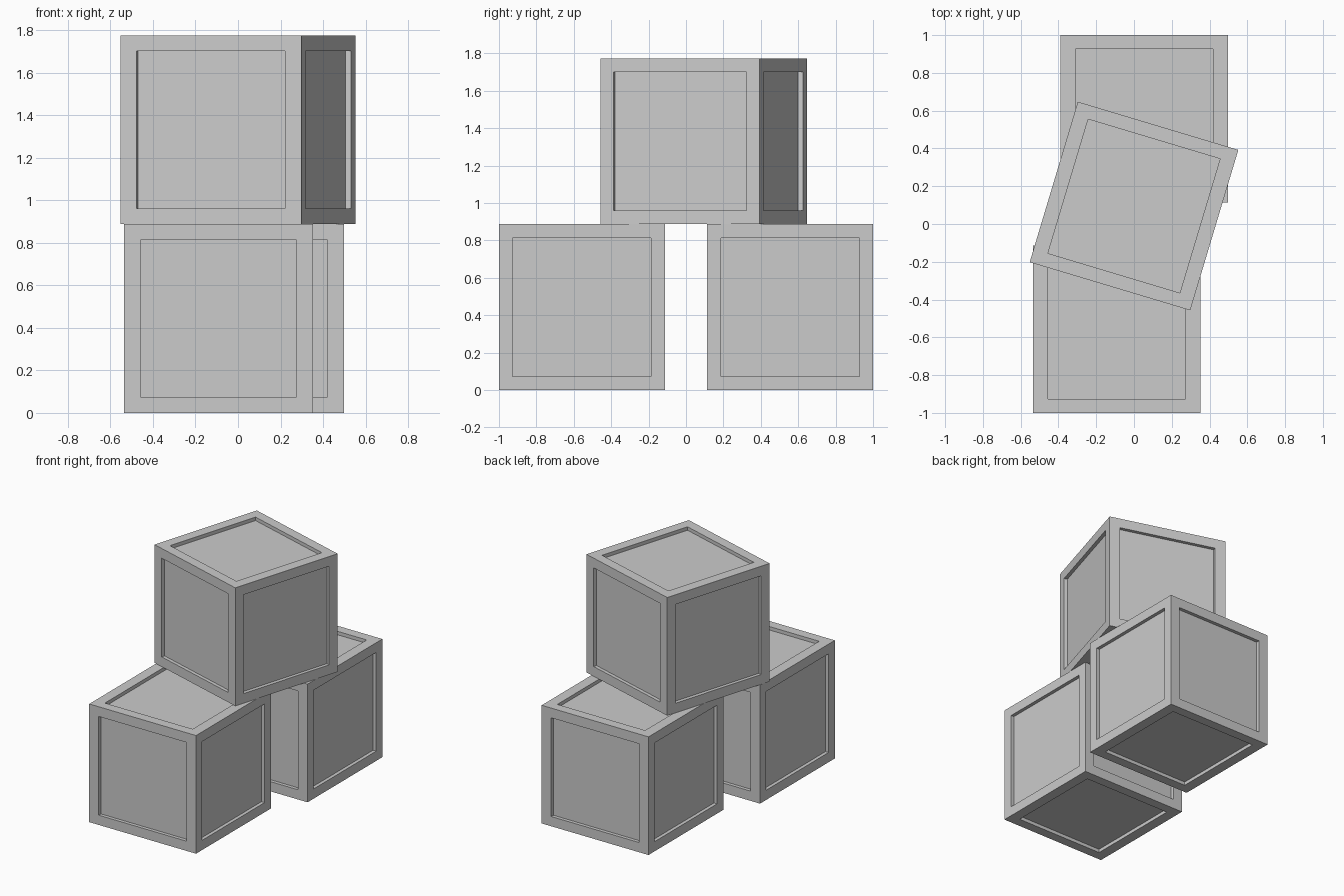
import bpy, bmesh, math

if "Cube" in bpy.data.objects:
    bpy.data.objects.remove(bpy.data.objects["Cube"])

SIZE = 0.887
HALF = SIZE / 2
MARGIN = (0.079, 0.073, 0.073)   # frame width along x, y, z
DEPTH = 0.026                    # panel recess


def make_crate(name, location, angle=0.0):
    """Cube with a straight-walled recessed panel on all six faces."""
    bm = bmesh.new()
    bmesh.ops.create_cube(bm, size=SIZE)
    bm.normal_update()
    panels = bm.faces[:]
    normals = [f.normal.copy() for f in panels]
    # frame around each panel
    bmesh.ops.inset_individual(bm, faces=panels, thickness=0.075)
    for face, n in zip(panels, normals):
        # floor of the recess
        axis = max(range(3), key=lambda i: abs(n[i]))
        for v in face.verts:
            for i in range(3):
                if i != axis:
                    v.co[i] = math.copysign(HALF - MARGIN[i], v.co[i])
    # vertical recess walls
    for face, n in zip(panels, normals):
        new = bmesh.ops.extrude_discrete_faces(bm, faces=[face])["faces"][0]
        bmesh.ops.translate(bm, verts=new.verts[:], vec=-n * DEPTH)
    mesh = bpy.data.meshes.new(name)
    bm.to_mesh(mesh)
    bm.free()
    obj = bpy.data.objects.new(name, mesh)
    obj.location = location
    obj.rotation_euler.z = angle
    bpy.context.collection.objects.link(obj)


# two crates on the ground, one turned crate bridging them
make_crate("front_crate", (-0.092, HALF - 1, HALF))
make_crate("back_crate", (0.055, 1 - HALF, HALF))
make_crate("top_crate", (0.0, 0.095, SIZE + HALF), math.radians(-16.7))
